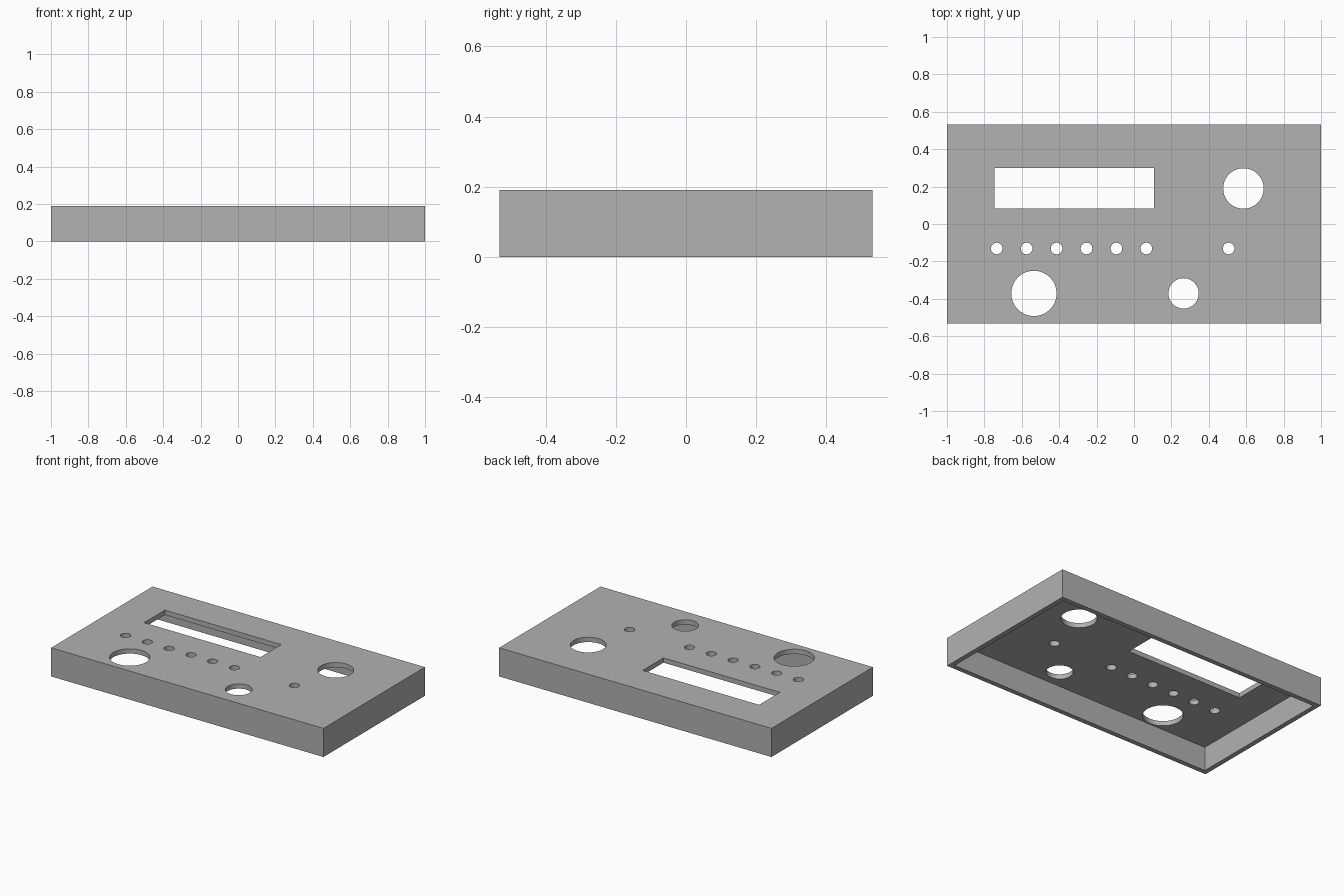
import bpy
import math

WIDTH, DEPTH, HEIGHT, WALL = 2.0, 1.064, 0.19, 0.032

# Remove the default cube
default = bpy.data.objects.get("Cube")
if default:
    bpy.data.objects.remove(default, do_unlink=True)

# Single plain grey
grey = bpy.data.materials.new("plain grey")
grey.use_nodes = True
colour = (0.445, 0.445, 0.445, 1)
grey.diffuse_color = colour
grey.node_tree.nodes["Principled BSDF"].inputs["Base Color"].default_value = colour


def box(name, x0, x1, y0, y1, z0, z1):
    bpy.ops.mesh.primitive_cube_add(size=1, location=((x0 + x1) / 2, (y0 + y1) / 2, (z0 + z1) / 2))
    obj = bpy.context.object
    obj.name = name
    obj.scale = (x1 - x0, y1 - y0, z1 - z0)
    bpy.ops.object.transform_apply(location=False, rotation=False, scale=True)
    return obj


def round_cutter(name, x, y, radius):
    bpy.ops.mesh.primitive_cylinder_add(vertices=64, radius=radius, depth=HEIGHT, location=(x, y, HEIGHT))
    bpy.context.object.name = name
    return bpy.context.object


def cut(target, cutter):
    cutter.hide_render = True
    mod = target.modifiers.new(cutter.name, 'BOOLEAN')
    mod.operation = 'DIFFERENCE'
    mod.solver = 'EXACT'
    mod.object = cutter
    bpy.context.view_layer.objects.active = target
    bpy.ops.object.modifier_apply(modifier=mod.name)
    bpy.data.objects.remove(cutter, do_unlink=True)


# Enclosure lid, hollowed from below
lid = box("enclosure_lid", -WIDTH / 2, WIDTH / 2, -DEPTH / 2, DEPTH / 2, 0, HEIGHT)
lid.data.materials.append(grey)
cut(lid, box("cavity", -WIDTH / 2 + WALL, WIDTH / 2 - WALL,
             -DEPTH / 2 + WALL, DEPTH / 2 - WALL, -WALL, HEIGHT - WALL))

# Display window
cut(lid, box("display_window", -0.747, 0.108, 0.082, 0.3, HEIGHT / 2, HEIGHT * 2))

# Large round openings
for name, x, y, radius in (("dial_hole", 0.585, 0.19, 0.108),
                           ("speaker_hole", -0.535, -0.371, 0.121),
                           ("knob_hole", 0.265, -0.371, 0.081)):
    cut(lid, round_cutter(name, x, y, radius))

# Row of button holes and a separate lamp hole
for x in [-0.734 + 0.16 * i for i in range(6)] + [0.506]:
    cut(lid, round_cutter("button_hole", x, -0.131, 0.031))

# Smooth hole walls, sharp box edges
bpy.ops.object.select_all(action='DESELECT')
lid.select_set(True)
bpy.context.view_layer.objects.active = lid
bpy.ops.object.shade_smooth_by_angle(angle=math.radians(30))
